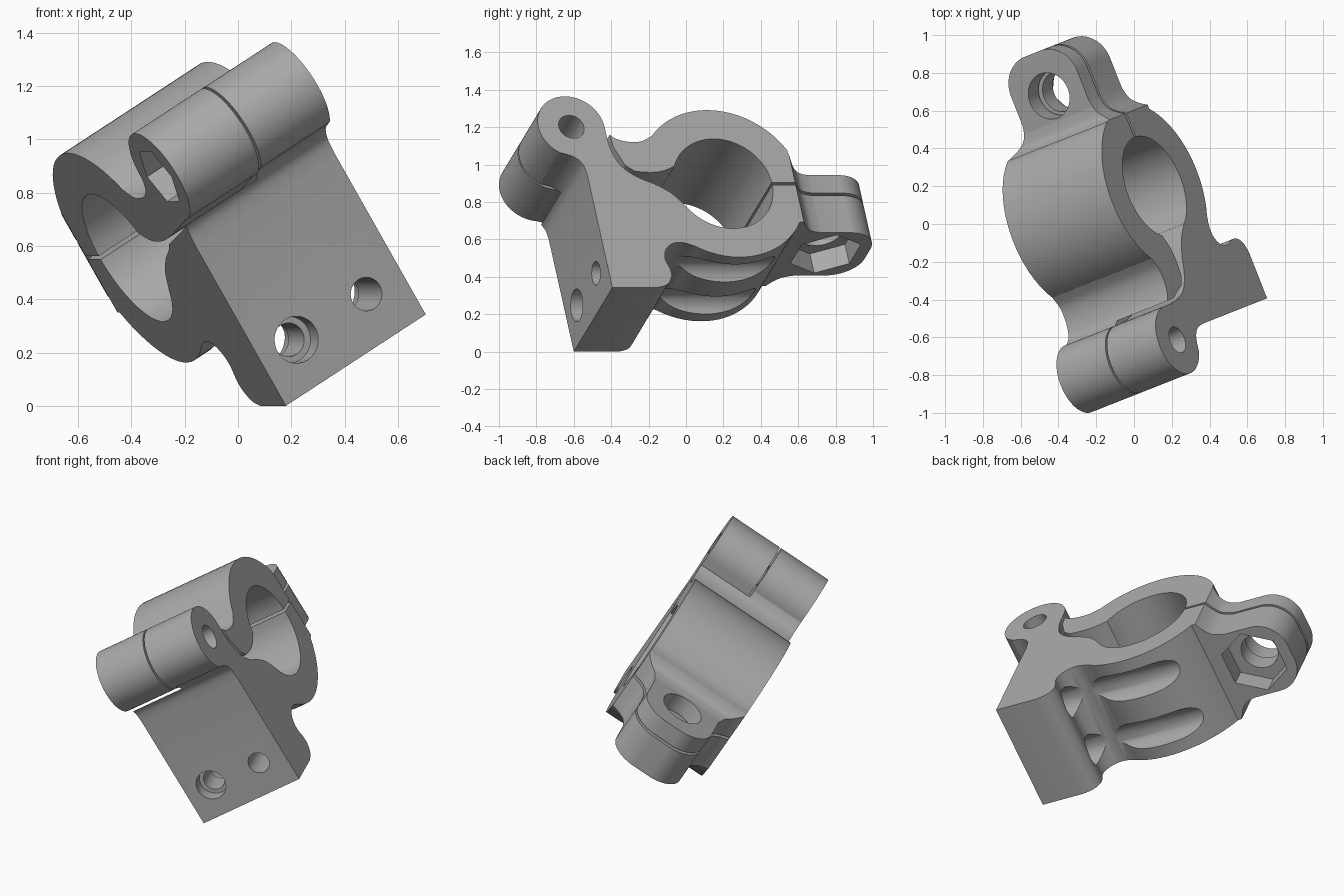
import bpy, bmesh
from math import sin, cos, radians
from mathutils import Matrix, Vector

if "Cube" in bpy.data.objects:
    bpy.data.objects.remove(bpy.data.objects["Cube"])

WIDTH = 0.66                      # along the hinge axis
MID = WIDTH / 2
BORE, HINGE = (0.77, 0.65), (-0.03, 1.006)
BORE_R, OUTER_R, HINGE_R = 0.28, 0.46, 0.19
FLANGE = (MID, 1.42)
X, Y, Z = 0, 1, 2


def arc(centre, r, a0, a1):
    n = max(2, int(abs(a1 - a0) / 5))
    angles = [radians(a0 + (a1 - a0) * i / n) for i in range(n + 1)]
    return [(centre[0] + r * cos(a), centre[1] + r * sin(a)) for a in angles]


def circle(centre, r, sides=48):
    return [(centre[0] + r * cos(radians(360 * i / sides)),
             centre[1] + r * sin(radians(360 * i / sides))) for i in range(sides)]


def smooth(pts, steps=5):
    """Catmull-Rom curve through a few points."""
    p = [Vector(q) for q in [pts[0]] + pts + [pts[-1]]]
    out = []
    for a, b, c, d in zip(p, p[1:], p[2:], p[3:]):
        for i in range(steps):
            t = i / steps
            out.append(tuple(0.5 * (2 * b + (c - a) * t + (2 * a - 5 * b + 4 * c - d) * t * t
                                    + (3 * b - a - 3 * c + d) * t ** 3)))
    return out + [pts[-1]]


def prism(name, pts, lo, hi, axis):
    """Extrude a closed outline along one axis."""
    clean = [p for i, p in enumerate(pts) if (Vector(p) - Vector(pts[i - 1])).length > 1e-4]
    bm = bmesh.new()
    rings = []
    for h in (lo, hi):
        ring = []
        for p in clean:
            co = list(p)
            co.insert(axis, h)
            ring.append(bm.verts.new(co))
        rings.append(ring)
        bm.faces.new(ring)
    for i in range(len(clean)):
        bm.faces.new((rings[0][i - 1], rings[0][i], rings[1][i], rings[1][i - 1]))
    bmesh.ops.recalc_face_normals(bm, faces=bm.faces)
    mesh = bpy.data.meshes.new(name)
    bm.to_mesh(mesh)
    bm.free()
    obj = bpy.data.objects.new(name, mesh)
    bpy.context.collection.objects.link(obj)
    return obj


def combine(obj, tool, operation):
    tool.hide_render = True
    bpy.context.view_layer.objects.active = obj
    mod = obj.modifiers.new("bool", 'BOOLEAN')
    mod.operation, mod.solver, mod.object = operation, 'EXACT', tool
    bpy.ops.object.modifier_apply(modifier=mod.name)
    bpy.data.objects.remove(tool)


def cut(obj, pts, lo, hi, axis):
    combine(obj, prism("cutter", pts, lo, hi, axis), 'DIFFERENCE')


def flange_plan():
    """Rounded ear that flares to the full body width."""
    side = smooth([(0, 1.185), (0.05, 1.215), (0.09, 1.255), (0.11, 1.32)])
    half = [(0, 1.1)] + side + arc((0.28, 1.49), 0.17, 180, 90)
    return half + [(WIDTH - u, s) for u, s in reversed(half)]


# Base: mounting plate, lower half of the ring, one hinge knuckle
base_outline = ([(0, 0)]
                + smooth([(0, 0.70), (-0.012, 0.77), (-0.055, 0.818), (-0.13, 0.845)])
                + arc(HINGE, HINGE_R, 238, 0)
                + smooth([(0.16, 1.0), (0.165, 0.88), (0.2, 0.77), (0.28, 0.695),
                          (0.38, 0.645), (0.46, 0.59), (0.527, 0.51)])
                + arc(BORE, BORE_R, 210, 358.4)
                + [(1.18, 0.642), (1.18, 0.41)]
                + arc(BORE, OUTER_R, -31, -122)
                + smooth([(0.526, 0.26), (0.46, 0.282), (0.40, 0.275), (0.355, 0.235),
                          (0.34, 0.18), (0.355, 0.12), (0.355, 0.07), (0.32, 0.02), (0.26, 0)]))
base = prism("clamp_base", base_outline, 0, WIDTH, X)
combine(base, prism("ear", flange_plan(), 0.41, 0.642, Z), 'UNION')

# Clearance for the cap knuckle
cut(base, arc(HINGE, 0.205, 0, 262)
    + [(0.05, 0.768), (0.16, 0.737), (0.3, 0.70), (0.5, 0.70), (0.5, 0.9), (0.3, 1.0)],
    -0.1, MID + 0.005, X)

# Screw holes with the relief grooves behind them
for u in (WIDTH / 4, WIDTH * 3 / 4):
    cut(base, circle((u, 0.19), 0.063), -0.1, 0.5, Y)
    cut(base, circle((u, 0.19), 0.09), 0.24, 1.3, Y)
cut(base, circle((WIDTH / 4, 0.19), 0.088), -0.1, 0.08, Y)

# Bolt hole and nut pocket in the ear, pin hole in the knuckle
cut(base, circle(FLANGE, 0.11), 0.3, 0.9, Z)
cut(base, circle(FLANGE, 0.195, 6), 0.3, 0.53, Z)
cut(base, circle(HINGE, 0.072), -0.1, 1, X)

# Cap: upper half of the ring with its arm and knuckle
cap_outline = ([(1.18, 0.658)]
               + arc(BORE, OUTER_R, 27, 139.5)
               + smooth([(0.42, 0.949), (0.36, 0.917), (0.30, 0.91), (0.24, 0.92),
                         (0.19, 0.945), (0.16, 0.99)])
               + arc(HINGE, HINGE_R, -3, 265)
               + smooth([(-0.047, 0.817), (0.06, 0.785), (0.16, 0.755), (0.3, 0.725),
                         (0.42, 0.725), (0.512, 0.759)])
               + arc(BORE, BORE_R, 157, 1.7))
cap = prism("clamp_cap", cap_outline, 0, WIDTH, X)
ear = prism("cap_ear", flange_plan(), 0.658, 1.0, Z)
ear_side = smooth([(1.17, 0.87), (1.19, 0.82), (1.22, 0.785), (1.28, 0.77)])
combine(ear, prism("ear_side", [(1.05, 0.6), (1.05, 0.87)] + ear_side
                   + [(1.75, 0.77), (1.75, 0.6)], -0.1, 1, X), 'INTERSECT')
combine(cap, ear, 'UNION')

# Clearance for the base knuckle, then the holes
cut(cap, [(0.178, 1.0), (0.185, 0.88), (0.23, 0.765), (0.3, 0.71), (0.3, 0.6), (-0.3, 0.6),
          (-0.3, 1.25), (0.1, 1.25), (0.165, 1.08)], MID - 0.005, 1, X)
cut(cap, circle(FLANGE, 0.125), 0.6, 1.0, Z)
cut(cap, circle(HINGE, 0.072), -0.1, 1, X)
cut(cap, circle(HINGE, 0.125, 6), -0.1, 0.12, X)

# Tilt both parts into place and finish them
grey = bpy.data.materials.new("plain_grey")
grey.use_nodes = True
colour = (0.4, 0.4, 0.4, 1)
grey.diffuse_color = colour
grey.node_tree.nodes["Principled BSDF"].inputs["Base Color"].default_value = colour
pose = (Matrix.Translation((0.18, -0.6, 0)) @ Matrix.Rotation(radians(21.5), 4, 'Z')
        @ Matrix.Rotation(radians(-31.3), 4, 'Y'))
bpy.ops.object.select_all(action='DESELECT')
for part in (base, cap):
    part.data.materials.clear()
    part.data.materials.append(grey)
    for face in part.data.polygons:
        face.material_index = 0
    part.matrix_world = pose
    part.select_set(True)
bpy.context.view_layer.objects.active = base
bpy.ops.object.shade_smooth_by_angle(angle=radians(30))
